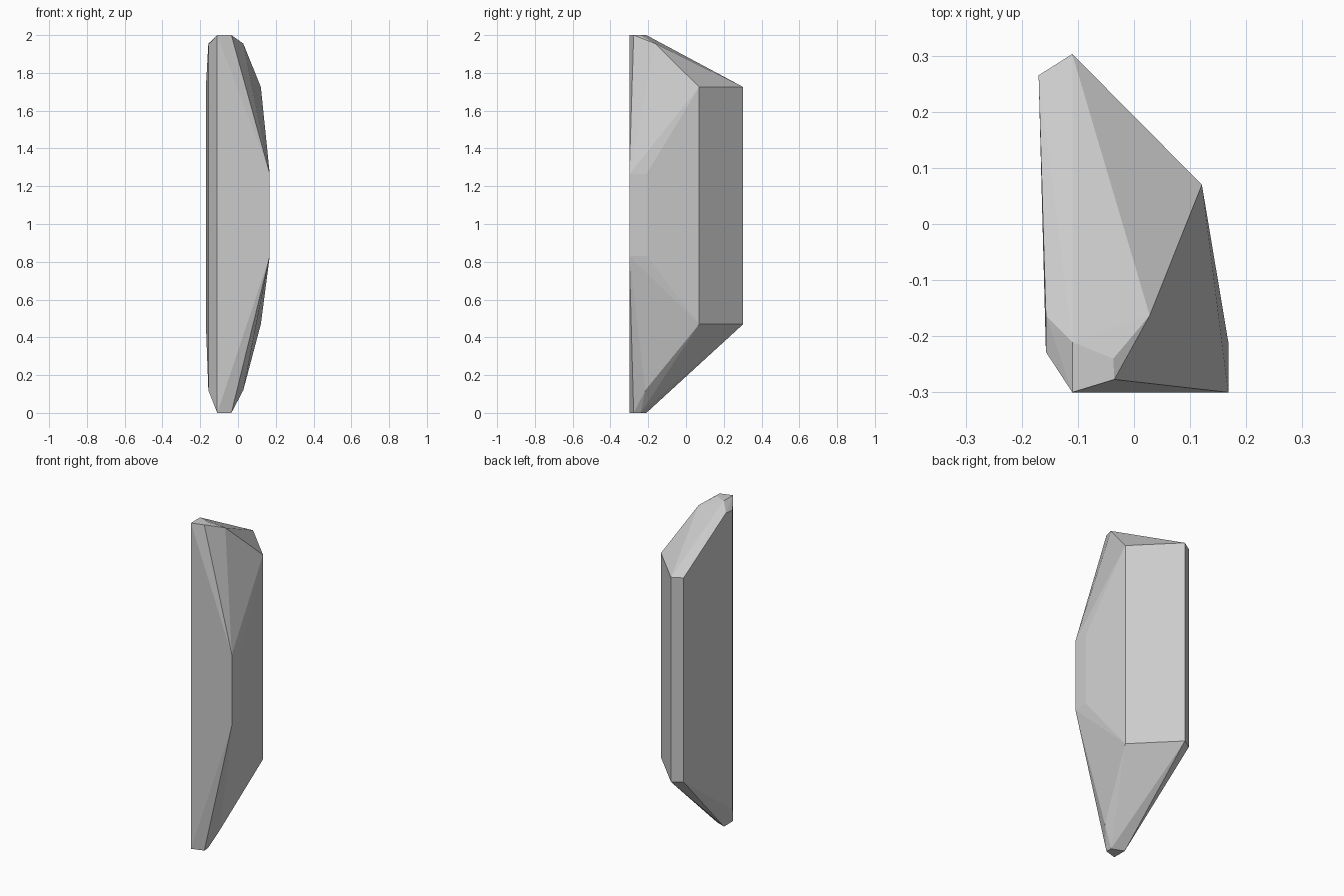
import bpy, bmesh, math

if "Cube" in bpy.data.objects:
    bpy.data.objects.remove(bpy.data.objects["Cube"])

# plan position (x, y), then lower and upper height of each crystal edge
edges = [
    (-0.11, -0.30, 0.00, 2.00), (-0.11, -0.21, 0.00, 2.00),      # end caps
    (-0.035, -0.277, 0.00, 2.00), (-0.037, -0.24, 0.00, 2.00),
    (-0.157, -0.228, 0.12, 1.95),                                # left front
    (-0.17, 0.265, 0.47, 1.725), (-0.11, 0.303, 0.47, 1.725),    # back
    (0.121, 0.07, 0.47, 1.725),
    (0.168, -0.21, 0.83, 1.265), (0.168, -0.30, 0.83, 1.265),    # right
]
points = [(x, y, z) for x, y, lo, hi in edges for z in (lo, hi)]

# shoulder facets differ between the two ends
for x in (-0.157, 0.028):
    points += [(x, -0.215, 0.12), (x, -0.163, 1.955)]

# faceted crystal: convex hull of the edge ends
bm = bmesh.new()
for p in points:
    bm.verts.new(p)
hull = bmesh.ops.convex_hull(bm, input=bm.verts[:])
loose = [v for v in bm.verts if not v.link_faces]
bmesh.ops.delete(bm, geom=loose, context='VERTS')
bmesh.ops.dissolve_limit(bm, angle_limit=math.radians(1.5),
                         verts=bm.verts[:], edges=bm.edges[:])
bmesh.ops.recalc_face_normals(bm, faces=bm.faces[:])

mesh = bpy.data.meshes.new("crystal_shard")
bm.to_mesh(mesh)
bm.free()
bpy.context.collection.objects.link(bpy.data.objects.new("crystal_shard", mesh))
